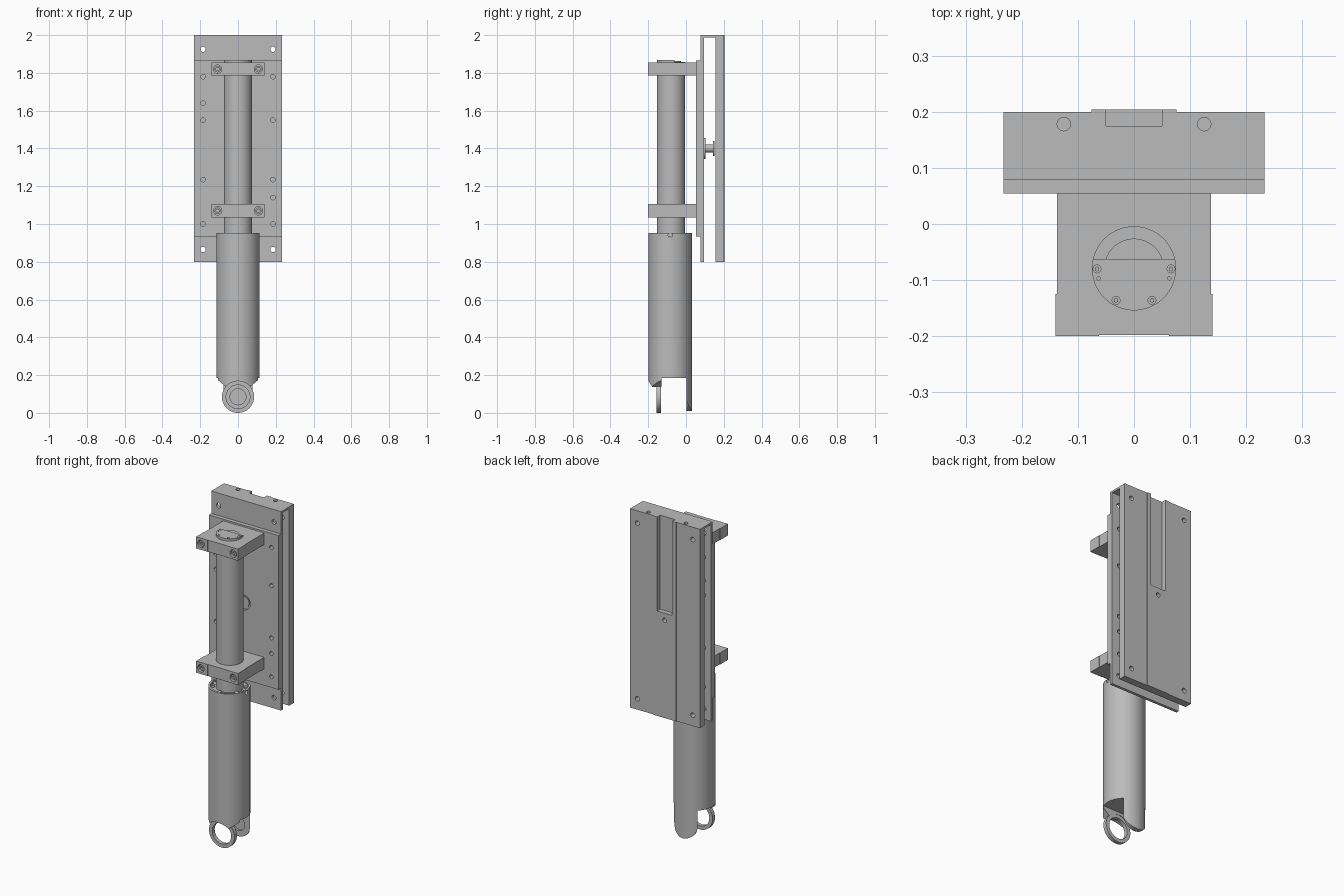
import bpy, bmesh, math
from mathutils import Matrix, Vector

cube = bpy.data.objects.get("Cube")
if cube:
    bpy.data.objects.remove(cube, do_unlink=True)

GREY = (0.5, 0.5, 0.5, 1)
metal = bpy.data.materials.new("plain grey metal")
metal.use_nodes = True
metal.diffuse_color = GREY
metal.node_tree.nodes["Principled BSDF"].inputs["Base Color"].default_value = GREY

CY = -0.083   # depth of the actuator axis
EYE_Z = 0.085
parts = []


def finish(name, bm):
    bmesh.ops.recalc_face_normals(bm, faces=bm.faces)
    mesh = bpy.data.meshes.new(name)
    bm.to_mesh(mesh)
    bm.free()
    mesh.materials.append(metal)
    obj = bpy.data.objects.new(name, mesh)
    bpy.context.collection.objects.link(obj)
    parts.append(obj)
    return obj


def add_box(bm, x, y, z):
    size = [b - a for a, b in (x, y, z)]
    mid = [(a + b) / 2 for a, b in (x, y, z)]
    bmesh.ops.create_cube(bm, size=1, matrix=Matrix.Translation(mid) @ Matrix.Diagonal((*size, 1)))


def add_rod(bm, start, end, r, n=32):
    a, b = Vector(start), Vector(end)
    turn = (b - a).to_track_quat('Z', 'Y').to_matrix().to_4x4()
    bmesh.ops.create_cone(bm, cap_ends=True, segments=n, radius1=r, radius2=r,
                          depth=(b - a).length, matrix=Matrix.Translation((a + b) / 2) @ turn)


def shape(name, boxes=(), rods=()):
    bm = bmesh.new()
    for b in boxes:
        add_box(bm, *b)
    for r in rods:
        add_rod(bm, *r)
    return finish(name, bm)


def prism(name, outline, y0, y1):
    bm = bmesh.new()
    face = bm.faces.new([bm.verts.new((x, y0, z)) for x, z in outline])
    new = bmesh.ops.extrude_face_region(bm, geom=[face])["geom"]
    bmesh.ops.translate(bm, vec=(0, y1 - y0, 0),
                        verts=[v for v in new if isinstance(v, bmesh.types.BMVert)])
    return finish(name, bm)


def combine(obj, tool, operation='DIFFERENCE'):
    mod = obj.modifiers.new("cut", 'BOOLEAN')
    mod.operation, mod.object, mod.solver = operation, tool, 'EXACT'
    bpy.context.view_layer.update()
    mesh = bpy.data.meshes.new_from_object(obj.evaluated_get(bpy.context.evaluated_depsgraph_get()))
    obj.modifiers.clear()
    obj.data = mesh
    parts.remove(tool)
    bpy.data.objects.remove(tool, do_unlink=True)


def along_y(x, z, y0, y1, r, n=24):
    return ((x, y0, z), (x, y1, z), r, n)


def along_z(x, y, z0, z1, r, n=24):
    return ((x, y, z0), (x, y, z1), r, n)


# Mounting plates and top cap
W = (-0.233, 0.233)
corners = [along_y(s * 0.185, z, 0, 0.3, 0.014) for s in (-1, 1) for z in (0.865, 1.925)]
left_z, right_z = (1.0, 1.14, 1.235, 1.55, 1.78), (1.0, 1.235, 1.55, 1.64, 1.78)
holes = [along_y(0.185, z, 0, 0.12, 0.012) for z in left_z]
holes += [along_y(-0.185, z, 0, 0.12, 0.012) for z in right_z]

front_plate = shape("front_plate", [(W, (0.078, 0.095), (0.8, 2))])
combine(front_plate, shape("cutter", rods=corners + holes))
raised_plate = shape("raised_plate", [(W, (0.054, 0.078), (0.935, 1.865))])
combine(raised_plate, shape("cutter", rods=holes + [along_y(0, 1.4, 0, 0.066, 0.045)]))
shape("pivot_cap", rods=[along_y(0, 1.4, 0.06, 0.07, 0.032)])

back_plate = shape("back_plate", [(W, (0.155, 0.2), (0.8, 2))])
groove = ((-0.05, 0.05), (0.175, 0.25), (1.433, 2.1))
combine(back_plate, shape("cutter", [groove], corners + [along_y(0, 1.39, 0.17, 0.25, 0.013)]
                          + [along_z(s * 0.125, 0.178, 1.96, 2.1, 0.012) for s in (-1, 1)]))
back_strip = shape("back_strip", [((-0.076, 0.076), (0.2, 0.204), (0.8, 2))])
combine(back_strip, shape("cutter", [groove], [along_y(0, 1.39, 0.17, 0.25, 0.013)]))
shape("top_cap", [(W, (0.095, 0.155), (1.988, 2))])

# Pivot between the plates
shape("pivot", rods=[along_y(0, 1.4, 0.094, 0.103, 0.055), along_y(0, 1.4, 0.1, 0.15, 0.022),
                     along_y(0, 1.4, 0.143, 0.152, 0.04)])

# Clamp blocks with socket screws
for label, z in (("lower", 1.07), ("upper", 1.82)):
    span = (z - 0.035, z + 0.035)
    clamp = shape(label + "_clamp", [((-0.137, 0.137), (-0.125, 0.054), span)])
    jaw = shape(label + "_clamp_jaw", [((-0.14, 0.14), (-0.2, -0.125), span)])
    combine(jaw, shape("cutter", [((-0.062, 0.062), (-0.25, -0.198), (z - 0.1, z + 0.1))],
                       [along_y(s * 0.108, z, -0.25, -0.17, 0.022) for s in (-1, 1)]
                       + [along_y(0, z, -0.25, -0.18, 0.007)]))
    screws = shape(label + "_clamp_screws",
                   rods=[along_y(s * 0.108, z, -0.192, -0.165, 0.017) for s in (-1, 1)])
    combine(screws, shape("cutter", rods=[along_y(s * 0.108, z, -0.25, -0.18, 0.009, 6)
                                          for s in (-1, 1)]))

# Upper tube and its half-moon end cover
TY = -0.079
shape("upper_tube", rods=[along_z(0, TY, 0.93, 1.858, 0.075, 64)])
shape("end_disc", rods=[along_z(0, TY, 1.85, 1.862, 0.053, 48)])
cover = shape("end_cover", rods=[along_z(0, TY, 1.858, 1.869, 0.075, 64)])
combine(cover, shape("cutter", [((-0.1, 0.1), (-0.062, 0.1), (1.8, 1.9))]))
spots = [(s * x, y) for s in (-1, 1) for x, y in ((0.066, -0.08), (0.032, -0.136))]
combine(cover, shape("cutter", rods=[along_z(x, y, 1.862, 1.9, 0.007, 16) for x, y in spots]
                     + [along_z(s * 0.063, -0.097, 1.862, 1.9, 0.003, 12) for s in (-1, 1)]))
shape("cover_screws", rods=[along_z(x, y, 1.86, 1.867, 0.0045, 6) for x, y in spots])

# Lower cylinder with a recessed collar
body = shape("lower_cylinder", rods=[along_z(0, CY, 0.185, 0.952, 0.115, 64)])
combine(body, shape("cutter", rods=[along_z(0, CY, 0.94, 1, 0.103, 64)]))
combine(body, shape("cutter", rods=[((-0.2, CY, 0.94), (0.2, CY, 0.94), 0.012, 20)]))
ring = [(0.09 * math.cos(a), CY + 0.09 * math.sin(a))
        for a in (math.tau * (i + 0.5) / 6 for i in range(6))]
shape("collar_screws", rods=[along_z(x, y, 0.935, 0.95, 0.01, 16) for x, y in ring])

# Front lip, cut to follow the front eye
lip = shape("front_lip", rods=[along_z(0, CY, 0.05, 0.185, 0.115, 64)])
half = [(0.06, 0.135), (0.12, 0.185), (0.12, 0.25)]
outline = half + [(-x, z) for x, z in reversed(half)]
combine(lip, prism("cutter", outline, -0.3, -0.13), 'INTERSECT')
combine(lip, shape("cutter", rods=[along_y(0, EYE_Z, -0.3, -0.1, 0.083, 64)]))
eye = shape("front_eye", rods=[along_y(0, EYE_Z, -0.155, -0.132, 0.085, 64)])
combine(eye, shape("cutter", rods=[along_y(0, EYE_Z, -0.3, -0.1, 0.063, 64)]))

# Rear tongue with a rounded end and a blind socket
tongue = shape("rear_tongue", rods=[along_z(0, CY, -0.02, 0.185, 0.115, 64)])
arc = [(0.078 * math.cos(a), EYE_Z - 0.076 * math.sin(a))
       for a in (math.pi * i / 32 for i in range(33))]
combine(tongue, prism("cutter", arc + [(-0.078, 0.25), (0.078, 0.25)], 0.002, 0.1), 'INTERSECT')
combine(tongue, shape("cutter", rods=[along_y(0, EYE_Z, -0.05, 0.014, 0.042, 48)]))

# Smooth the round surfaces, keep the edges crisp
bpy.ops.object.select_all(action='DESELECT')
for obj in parts:
    obj.select_set(True)
bpy.context.view_layer.objects.active = parts[0]
bpy.ops.object.shade_smooth_by_angle(angle=math.radians(30))
